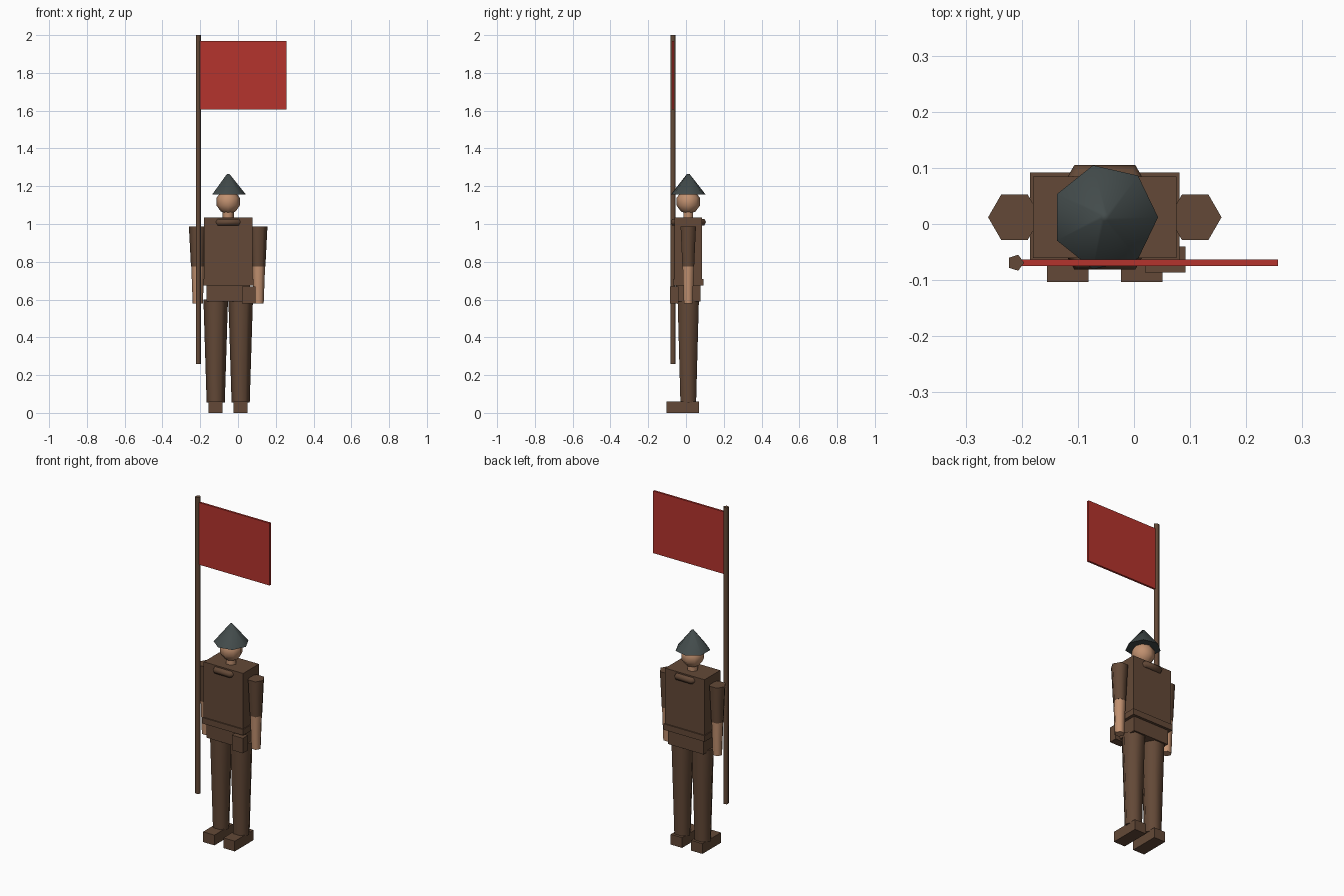
import bpy
from math import pi, radians

default = bpy.data.objects.get("Cube")
if default:
    bpy.data.objects.remove(default, do_unlink=True)

CX, CY = -0.052, 0.012  # body axis


def material(name, rgb):
    m = bpy.data.materials.new(name)
    m.use_nodes = True
    colour = (*rgb, 1.0)
    m.diffuse_color = colour
    bsdf = next(n for n in m.node_tree.nodes if n.type == 'BSDF_PRINCIPLED')
    bsdf.inputs["Base Color"].default_value = colour
    return m


BROWN = material("brown cloth", (0.125, 0.066, 0.038))
SKIN = material("skin", (0.53, 0.28, 0.16))
SLATE = material("slate metal", (0.055, 0.07, 0.07))
RED = material("red flag", (0.46, 0.033, 0.026))


def finish(name, mat, smooth=True):
    ob = bpy.context.object
    ob.name = name
    ob.data.materials.append(mat)
    if smooth:
        bpy.ops.object.shade_smooth_by_angle(angle=radians(75))
    return ob


def box(name, mat, x, y, z):
    """Box from its (min, max) extents."""
    spans = (x, y, z)
    bpy.ops.mesh.primitive_cube_add(size=1, location=[(a + b) / 2 for a, b in spans])
    ob = finish(name, mat, smooth=False)
    for v in ob.data.vertices:
        for i, (a, b) in enumerate(spans):
            v.co[i] *= b - a
    return ob


def around(centre, half):
    return (centre - half, centre + half)


def tube(name, mat, sides, x, y, z, r_low, r_high):
    """Tapered prism with one corner towards +x."""
    bpy.ops.mesh.primitive_cone_add(
        vertices=sides, radius1=r_low, radius2=r_high, depth=z[1] - z[0],
        location=(x, y, sum(z) / 2), rotation=(0, 0, -pi / 2))
    return finish(name, mat)


# Trunk
box("torso", BROWN, around(CX, 0.128), around(CY, 0.073), (0.675, 1.035))
box("belt", BROWN, around(CX, 0.133), around(CY, 0.080), (0.675, 0.71))
box("hips", BROWN, around(CX, 0.115), around(CY, 0.065), (0.59, 0.68))
box("belt_pouch", BROWN, (0.02, 0.092), (-0.086, -0.04), (0.58, 0.668))

# Rolled collar
bpy.ops.mesh.primitive_torus_add(
    major_segments=6, minor_segments=6, major_radius=0.088, minor_radius=0.02,
    location=(CX, CY, 1.01))
finish("collar_roll", BROWN)

# Neck, head and helmet
tube("neck", SKIN, 6, CX, CY, (1.02, 1.08), 0.03, 0.03)
bpy.ops.mesh.primitive_uv_sphere_add(
    segments=8, ring_count=5, radius=0.065, location=(CX, CY, 1.118))
finish("head", SKIN)
tube("helmet", SLATE, 7, CX, CY, (1.155, 1.265), 0.095, 0.007)

# Limbs on both sides
for side, s in (("left", 1), ("right", -1)):
    arm_x, leg_x = CX + s * 0.161, CX + s * 0.066
    tube(side + "_sleeve", BROWN, 6, arm_x, CY, (0.775, 0.988), 0.036, 0.047)
    tube(side + "_forearm", SKIN, 6, arm_x, CY, (0.58, 0.78), 0.027, 0.0345)
    tube(side + "_leg", BROWN, 6, leg_x, CY, (0.055, 0.60), 0.048, 0.065)
    box(side + "_boot", BROWN, around(leg_x, 0.037), (-0.103, 0.069), (0, 0.06))

# Flag on its pole
tube("flag_pole", BROWN, 5, -0.211, -0.069, (0.26, 2.0), 0.015, 0.015)
box("flag", RED, (-0.2, 0.257), around(-0.069, 0.006), (1.605, 1.97))
